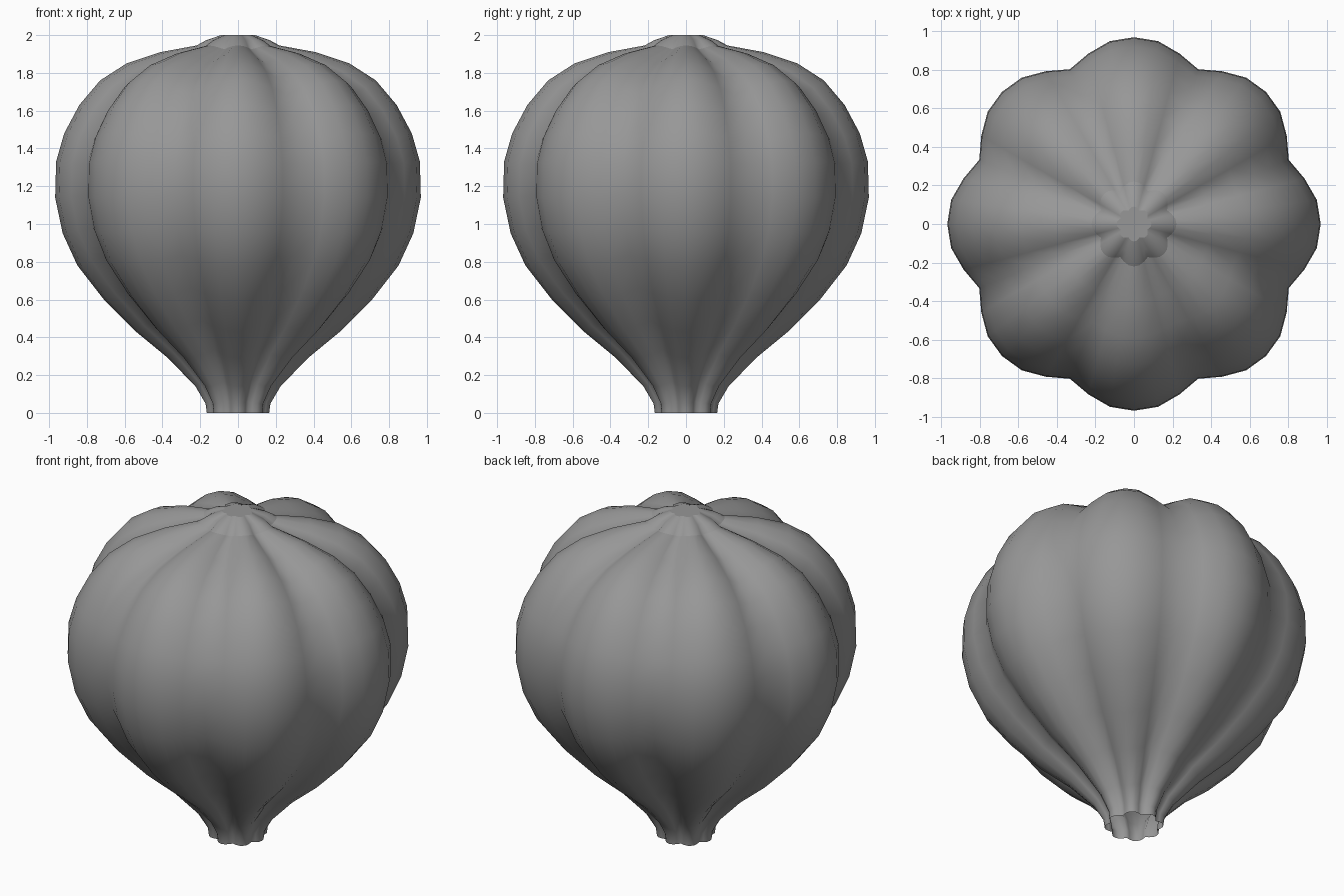
import bpy, bmesh, math
from mathutils import Vector

if "Cube" in bpy.data.objects:
    bpy.data.objects.remove(bpy.data.objects["Cube"])

# Lobe ridge profile: radius, height, groove depth
profile = [(0.165, 0, .03), (0.172, .05, .032), (0.225, .14, .042), (0.37, .29, .06),
           (0.54, .43, .075), (0.71, .60, .09), (0.85, .78, .098), (0.928, .95, .10),
           (0.968, 1.14, .10), (0.963, 1.33, .10), (0.92, 1.48, .10), (0.84, 1.63, .10),
           (0.73, 1.76, .095), (0.59, 1.85, .085), (0.41, 1.91, .065), (0.22, 1.945, .04),
           (0.17, 1.972, .03), (0.09, 2.0, .015)]
CROWN = 15                               # ring where the crown cap begins
LOBES, STEPS = 8, 6
groove = [0, .12, .54, 1, .54, .12]      # one lobe's cross-section

bm = bmesh.new()
n = LOBES * STEPS
rings = []
for i, (r, z, d) in enumerate(profile):
    a = profile[max(i - 1, 0)]
    b = profile[min(i + 1, len(profile) - 1)]
    inward = Vector((-(b[1] - a[1]), b[0] - a[0])).normalized()
    if i == 0 or i > CROWN:
        inward = Vector((-1, 0))         # mouth and crown rings stay level
    elif i == CROWN:
        inward = Vector((-.85, -.5))
    ring = []
    for k in range(n):
        f = groove[k % STEPS] * d
        ang = math.tau * k / n
        rr = r + inward.x * f
        ring.append(bm.verts.new((rr * math.cos(ang), rr * math.sin(ang), z + inward.y * f)))
    rings.append(ring)

# Gored skin, open at the mouth and closed at the crown
for lo, hi in zip(rings, rings[1:]):
    for k in range(n):
        j = (k + 1) % n
        bm.faces.new((lo[k], lo[j], hi[j], hi[k]))
bm.faces.new(rings[-1])
for f in bm.faces:
    f.smooth = True

# Crisp seams around the crown cap
for ring in (rings[CROWN], rings[-1]):
    for k in range(n):
        bm.edges.get((ring[k], ring[(k + 1) % n])).smooth = False

mesh = bpy.data.meshes.new("balloon_envelope")
bm.to_mesh(mesh)
bm.free()
obj = bpy.data.objects.new("balloon_envelope", mesh)
bpy.context.collection.objects.link(obj)

# Dark grey fabric
fabric = bpy.data.materials.new("fabric")
fabric.diffuse_color = (0.31, 0.31, 0.31, 1)
fabric.use_nodes = True
fabric.node_tree.nodes["Principled BSDF"].inputs["Base Color"].default_value = fabric.diffuse_color
mesh.materials.append(fabric)
